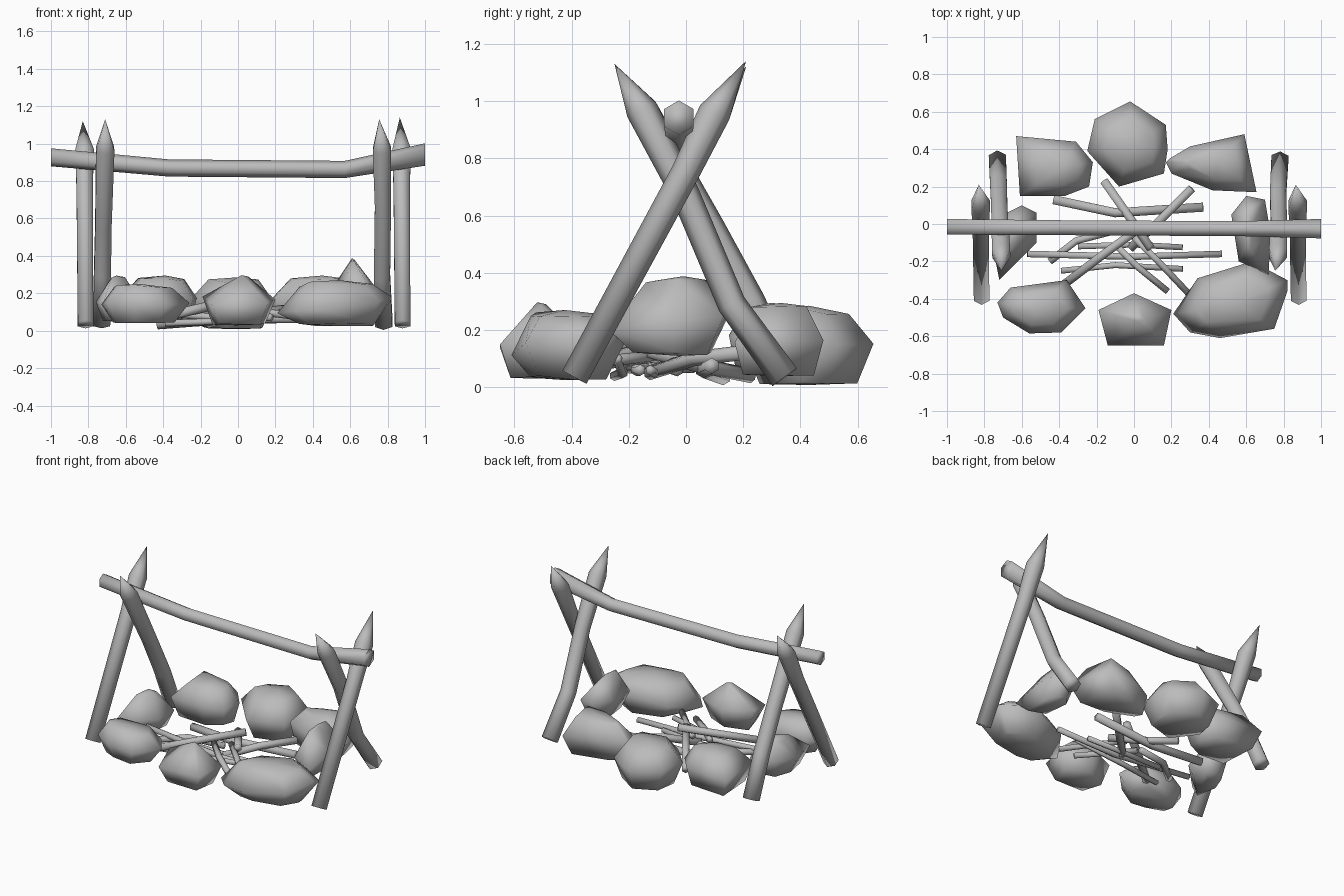
import bpy, bmesh, math, random
from mathutils import Vector

cube = bpy.data.objects.get("Cube")
if cube:
    bpy.data.objects.remove(cube, do_unlink=True)
random.seed(4)

grey = bpy.data.materials.new("plain_grey")
grey.use_nodes = True
GREY = (0.5, 0.5, 0.5, 1)
grey.diffuse_color = GREY
for node in grey.node_tree.nodes:
    if node.type == 'BSDF_PRINCIPLED':
        node.inputs["Base Color"].default_value = GREY


def finish(bm, name):
    """Turn a bmesh into a softly shaded grey object."""
    bmesh.ops.recalc_face_normals(bm, faces=bm.faces)
    mesh = bpy.data.meshes.new(name)
    bm.to_mesh(mesh)
    bm.free()
    mesh.materials.append(grey)
    obj = bpy.data.objects.new(name, mesh)
    bpy.context.collection.objects.link(obj)
    bpy.ops.object.select_all(action='DESELECT')
    obj.select_set(True)
    bpy.context.view_layer.objects.active = obj
    bpy.ops.object.shade_smooth_by_angle(angle=math.radians(100))
    return obj


def branch(name, path, radii, tip=None, facing=None, sides=6):
    """Loft a many-sided rod along a path, ending flat or in a sharpened tip."""
    path = [Vector(p) for p in path]
    bm = bmesh.new()
    rings = []
    for i, p in enumerate(path):
        along = path[min(i + 1, len(path) - 1)] - path[max(i - 1, 0)]
        along = Vector(facing) if facing else along.normalized()
        u = along.cross(Vector((0, 0, 1))).normalized()
        v = u.cross(along)
        ring = []
        for k in range(sides):
            a = math.pi / 2 + math.tau * k / sides
            ring.append(bm.verts.new(p + radii[i] * (u * math.cos(a) + v * math.sin(a))))
        rings.append(ring)
    for low, high in zip(rings, rings[1:]):
        for k in range(sides):
            n = (k + 1) % sides
            bm.faces.new((low[k], low[n], high[n], high[k]))
    bm.faces.new(rings[0])
    if tip:
        point = bm.verts.new(tip)
        for k in range(sides):
            bm.faces.new((rings[-1][k], rings[-1][(k + 1) % sides], point))
    else:
        bm.faces.new(rings[-1])
    return finish(bm, name)


def stone(name, outline, bottom, middle, top, peak=None, upper=.6, lower=.7, pinch=1,
          tilt=(0, 0)):
    """Convex boulder: widest at the outline, drawn in above and below it."""
    count = len(outline)
    cx = sum(p[0] for p in outline) / count
    cy = sum(p[1] for p in outline) / count
    px, py = peak or (cx, cy)
    bm = bmesh.new()
    for x, y in outline:
        rim = middle + (x - cx) * tilt[0] + (y - cy) * tilt[1]
        bm.verts.new((x, y, rim + random.uniform(-.015, .015)))
        bm.verts.new((px + (x - px) * upper * pinch, py + (y - py) * upper,
                      rim + (top - rim) * random.uniform(.75, .95)))
        bm.verts.new((cx + (x - cx) * lower, cy + (y - cy) * lower,
                      bottom + random.uniform(0, .015)))
    bm.verts.new((px, py, top))
    bm.verts.new((cx, cy, bottom))
    hull = bmesh.ops.convex_hull(bm, input=bm.verts)
    loose = set(hull["geom_interior"]) | set(hull["geom_unused"])
    bmesh.ops.delete(bm, geom=[g for g in loose if isinstance(g, bmesh.types.BMVert)],
                     context='VERTS')
    return finish(bm, name)


# Sagging crossbar resting in the forks, its ends cut upright
branch("crossbar", [(-1, -.015, .927), (-.37, -.02, .87), (.57, -.025, .862), (1, -.025, .942)],
       [.048, .046, .046, .06], facing=(1, 0, 0))

# Crossed, sharpened support poles, one pair at each end
for name, x0, x1, x_tip, z_tip in (("left_outer_pole", .88, .875, .865, 1.14),
                                   ("right_outer_pole", -.815, -.82, -.83, 1.12)):
    branch(name, [(x0, -.39, .035), (x1, 0, .755), (x1, .1, .96)],
           [.048, .05, .057], tip=(x_tip, .21, z_tip))
branch("left_inner_pole", [(.78, .345, .035), (.77, .16, .29), (.775, 0, .67), (.77, -.155, .97)],
       [.053, .05, .05, .056], tip=(.755, -.25, 1.13))
branch("right_inner_pole", [(-.73, .345, .035), (-.725, .225, .3), (-.72, .085, .56),
                            (-.71, -.155, .97)],
       [.053, .052, .05, .056], tip=(-.71, -.25, 1.13))

# Ring of stones
stone("back_stone", [(-.02, .655), (.17, .53), (.18, .4), (.16, .27), (-.08, .2), (-.25, .39),
                     (-.21, .56)], .008, .16, .285, upper=.62, lower=.75)
stone("back_right_stone", [(-.63, .47), (-.31, .44), (-.22, .33), (-.24, .2), (-.37, .15),
                           (-.61, .15)], .04, .17, .295, peak=(-.39, .3), lower=.8)
stone("back_left_stone", [(.19, .35), (.3, .415), (.59, .48), (.655, .17), (.42, .18),
                          (.2, .27), (.17, .33)],
      .04, .17, .295, peak=(.45, .33), lower=.8)
stone("front_right_stone", [(-.73, -.42), (-.66, -.34), (-.36, -.3), (-.26, -.45), (-.39, -.58),
                            (-.56, -.585), (-.7, -.5)], .04, .145, .25, upper=.65)
stone("front_stone", [(0, -.37), (.2, -.46), (.16, -.65), (-.14, -.65), (-.19, -.46)],
      .03, .16, .297, peak=(.02, -.52), upper=.2, lower=.72, tilt=(0, .15))
stone("front_left_stone", [(.21, -.48), (.34, -.29), (.63, -.2), (.82, -.3), (.82, -.36),
                           (.75, -.56), (.46, -.61), (.3, -.58)], .025, .145, .27,
      upper=.64, lower=.65, tilt=(.1, .07))
stone("right_stone", [(-.52, .06), (-.6, .1), (-.7, .05), (-.76, -.1), (-.72, -.3), (-.52, -.1)],
      .05, .16, .295, peak=(-.65, -.03), upper=.35)
stone("left_stone", [(.52, .05), (.6, .15), (.7, .13), (.73, -.05), (.72, -.27), (.56, -.2)],
      .11, .23, .388, peak=(.61, -.01), upper=.5, lower=.65, pinch=.25, tilt=(0, .1))

# Loose firewood heaped in the middle
sticks = [
    (.028, (-.43, .13, .035), (-.1, .06, .06), (.37, .09, .075)),
    (.026, (-.37, -.32, .08), (-.16, -.16, .13), (.06, 0, .18)),
    (.026, (.31, .19, .12), (.15, .03, .1), (-.02, -.13, .05)),
    (.026, (-.16, .23, .04), (-.02, .03, .08), (.09, -.13, .13)),
    (.022, (-.45, -.2, .07), (-.31, -.09, .08), (-.08, -.03, .06)),
    (.02, (-.57, -.16, .11), (0, -.175, .06), (.47, -.16, .06)),
    (.018, (-.3, -.12, .06), (0, -.11, .05), (.26, -.125, .06)),
    (.018, (-.39, -.25, .04), (-.1, -.22, .05), (.26, -.24, .1)),
    (.02, (-.11, -.1, .1), (.02, -.23, .09), (.18, -.36, .07)),
    (.02, (0, -.07, .11), (.13, -.2, .1), (.29, -.37, .08)),
]
for i, (radius, *path) in enumerate(sticks):
    branch(f"stick_{i + 1}", path, [radius] * len(path))
